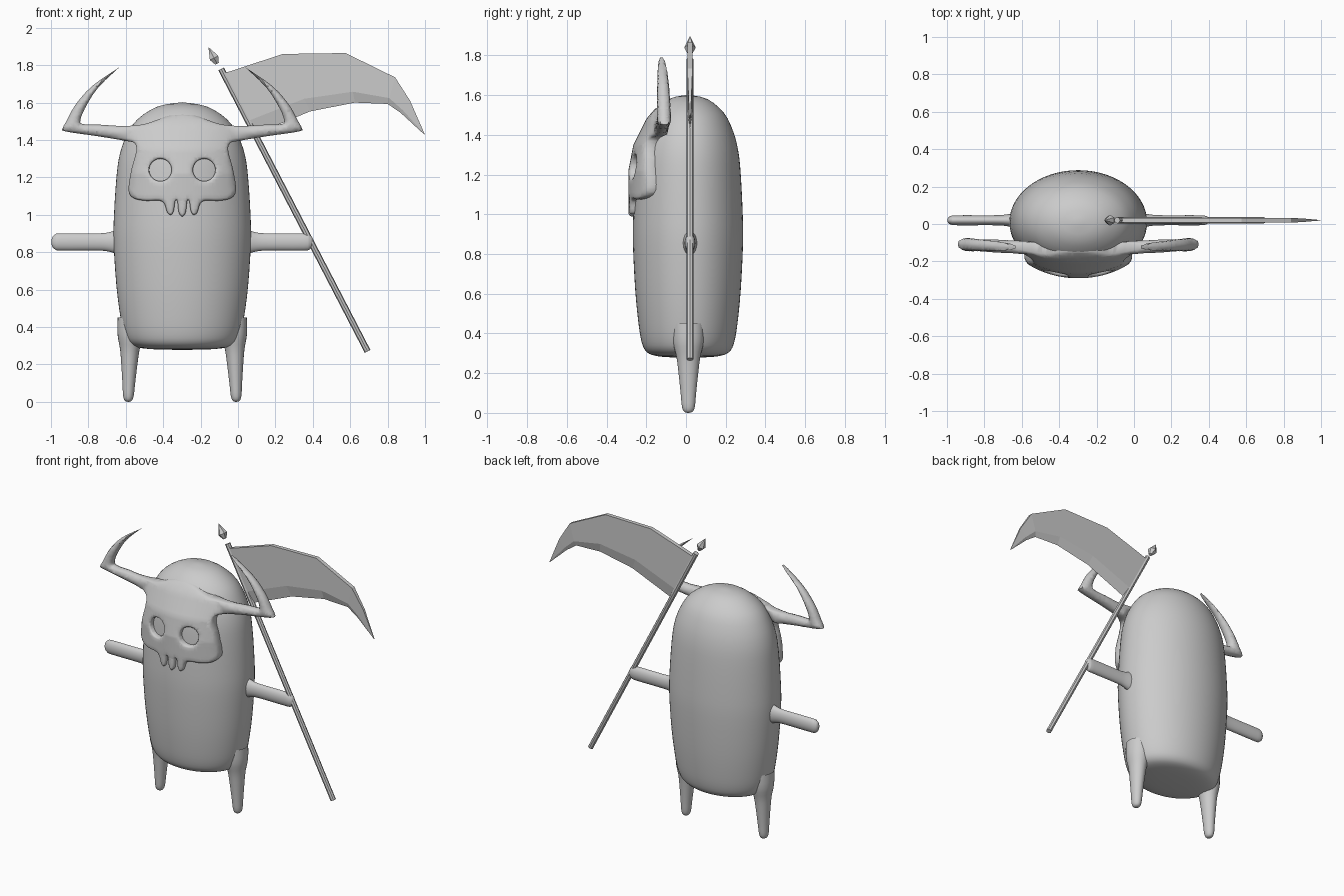
import bpy, bmesh, math
from mathutils import Vector, Matrix
from mathutils.geometry import intersect_point_line

cube = bpy.data.objects.get("Cube")
if cube:
    bpy.data.objects.remove(cube, do_unlink=True)

CX = -0.298  # centre line of the creature

grey = bpy.data.materials.new("plain grey")
grey.use_nodes = True
grey.diffuse_color = (0.6, 0.6, 0.6, 1)
for node in grey.node_tree.nodes:
    if node.type == 'BSDF_PRINCIPLED':
        node.inputs["Base Color"].default_value = (0.6, 0.6, 0.6, 1)
        node.inputs["Roughness"].default_value = 0.7


def finish(name, bm, smooth=None):
    bmesh.ops.recalc_face_normals(bm, faces=bm.faces)
    mesh = bpy.data.meshes.new(name)
    bm.to_mesh(mesh)
    bm.free()
    mesh.materials.append(grey)
    obj = bpy.data.objects.new(name, mesh)
    bpy.context.collection.objects.link(obj)
    if smooth:
        bpy.ops.object.select_all(action='DESELECT')
        obj.select_set(True)
        bpy.context.view_layer.objects.active = obj
        bpy.ops.object.shade_smooth_by_angle(angle=math.radians(smooth))
    return obj


def spline(pts, steps):
    """Catmull-Rom curve through 2D points."""
    p = [Vector(q) for q in pts]
    p = [p[0]] + p + [p[-1]]
    out = []
    for a, b, c, d in zip(p, p[1:], p[2:], p[3:]):
        for i in range(steps):
            t = i / steps
            out.append(0.5 * (2 * b + (c - a) * t + (2 * a - 5 * b + 4 * c - d) * t * t
                              + (3 * b - a - 3 * c + d) * t ** 3))
    return out + [p[-1]]


def lathe(name, profile, segs, matrix, smooth=None, steps=1):
    """Spin (radius, height) points around z, then place with a matrix."""
    bm = bmesh.new()
    pts = spline(profile, steps) if steps > 1 else profile
    verts = [bm.verts.new((max(r, 0), 0, z)) for r, z in pts]
    edges = [bm.edges.new(e) for e in zip(verts, verts[1:])]
    bmesh.ops.spin(bm, geom=verts + edges, cent=(0, 0, 0), axis=(0, 0, 1),
                   angle=math.tau, steps=segs, use_merge=True)
    bmesh.ops.remove_doubles(bm, verts=bm.verts, dist=0.0005)
    bm.transform(matrix)
    return finish(name, bm, smooth)


# Body: flattened rounded capsule
lathe("body", [(0, .278), (.15, .281), (.24, .292), (.285, .315), (.31, .36), (.33, .45),
               (.352, .62), (.367, .85), (.365, 1.0), (.352, 1.2), (.335, 1.32), (.30, 1.42),
               (.24, 1.51), (.13, 1.58), (0, 1.602)], 64,
      Matrix.Translation((CX, .01, 0)) @ Matrix.Diagonal((1, .755, 1, 1)), 60, 3)

# Arms and legs: tapered limbs with rounded tips
ARM = [(0, 0), (.025, .005), (.04, .02), (.046, .05), (.046, .24), (.05, .3), (.065, .36), (.07, .45)]
LEG = [(0, 0), (.017, .005), (.028, .03), (.034, .1), (.043, .2), (.052, .28), (.068, .36), (.07, .45)]
for side, s in (("left", 1), ("right", -1)):
    arm = (Matrix.Translation((CX + s * .70, .02, .855)) @ Matrix.Diagonal((1, .58, 1, 1))
           @ Matrix.Rotation(-s * math.pi / 2, 4, 'Y'))
    lathe(side + "_arm", ARM, 24, arm, 60, 3)
    leg = Matrix.Translation((CX + s * .289, .012, 0)) @ Matrix.Rotation(-s * .03, 4, 'Y')
    lathe(side + "_leg", LEG, 24, leg @ Matrix.Diagonal((1, 1.15, 1, 1)), 60, 3)

# Skull mask outline: brow to horn tip, then horn tip down to the middle tooth
upper = [(0, 1.54), (.08, 1.528), (.15, 1.502), (.22, 1.482), (.32, 1.475), (.44, 1.482),
         (.53, 1.485), (.545, 1.505), (.52, 1.57), (.45, 1.68), (.335, 1.79)]
lower = [(.335, 1.79), (.48, 1.69), (.57, 1.59), (.62, 1.5), (.638, 1.465), (.625, 1.446), (.45, 1.42),
         (.30, 1.395), (.255, 1.383), (.246, 1.34), (.27, 1.25), (.287, 1.15), (.28, 1.108),
         (.25, 1.085), (.19, 1.075), (.125, 1.077), (.096, 1.06), (.08, 1.012), (.06, 1.0),
         (.046, 1.02), (.038, 1.072), (.026, 1.072), (.018, 1.01), (0, .99)]
half = spline(upper, 3)[:-1] + spline(lower, 3)
loops = [half + [Vector((-p.x, p.y)) for p in half[-2:0:-1]]]
for s in (1, -1):
    loops.append([Vector((s * .117 + .06 * math.cos(k * math.tau / 32),
                          1.24 + .06 * math.sin(k * math.tau / 32))) for k in range(32)])
border = [(a, b) for lp in loops for a, b in zip(lp, lp[1:] + lp[:1])]


def border_distance(p):
    best = 9.0
    for a, b in border:
        q, t = intersect_point_line(p, a, b)
        q = a.lerp(b, min(max(t, 0), 1))
        best = min(best, (p - q).length)
    return best


def front_depth(x, z):
    """Depth of the mask front: wraps the body, then runs out along the horns."""
    x = abs(x)
    keys = [(.9, .29), (1.22, .29), (1.35, .265), (1.48, .2), (1.54, .15), (2, .13)]
    for (z0, y0), (z1, y1) in zip(keys, keys[1:]):
        if z0 <= z <= z1:
            depth = y0 + (y1 - y0) * (z - z0) / (z1 - z0)
    wrap = depth * math.sqrt(max(0, 1 - (x / .4) ** 2))
    horn = .165 - .05 * max(0, x - .2) if x > .2 else .165 - .1 * (.2 - x)
    return -max(wrap, horn if z > 1.37 and x > .1 else 0)


bm = bmesh.new()
for lp in loops:
    vs = [bm.verts.new((p.x, 0, p.y)) for p in lp]
    for a, b in zip(vs, vs[1:] + vs[:1]):
        bm.edges.new((a, b))
bmesh.ops.triangle_fill(bm, edges=bm.edges[:], use_beauty=True)
bmesh.ops.inset_region(bm, faces=bm.faces[:], thickness=.006, use_boundary=True, use_even_offset=True)
STEP = .02
for axis, start, count in ((Vector((1, 0, 0)), -.64, 65), (Vector((0, 0, 1)), .99, 41)):
    for k in range(count):
        bmesh.ops.bisect_plane(bm, geom=bm.verts[:] + bm.edges[:] + bm.faces[:], dist=1e-5,
                               plane_co=axis * (start + k * STEP), plane_no=axis)
bmesh.ops.remove_doubles(bm, verts=bm.verts, dist=.0008)
ext = bmesh.ops.extrude_face_region(bm, geom=bm.faces[:], use_keep_orig=True)
back = {g for g in ext["geom"] if isinstance(g, bmesh.types.BMVert)}
for v in bm.verts:
    x, z = v.co.x, v.co.z
    f = min(max((abs(x) - .24) / .12, 0), 1)
    radius = .02 + .018 * f
    d = min(border_distance(Vector((x, z))) / radius, 1)
    drop = (.012 + .018 * f) * (1 - math.sqrt(1 - (1 - d) ** 2))
    y = front_depth(x, z)
    v.co.y = y + .07 - drop if v in back else y + drop
bm.transform(Matrix.Translation((CX, 0, 0)))
finish("horned_skull_mask", bm, 50)

# Pole, and the loose spearhead in line with it
top, foot = Vector((-.09, .02, 1.78)), Vector((.693, .02, .27))
aim = (top - foot).to_track_quat('Z', 'Y').to_matrix().to_4x4()
length = (top - foot).length
lathe("pole", [(0, 0), (.017, 0), (.017, length), (0, length)], 8, Matrix.Translation(foot) @ aim)
lathe("spearhead", [(0, 0), (.012, 0), (.029, .035), (0, .1)], 6,
      Matrix.Translation((-.112, .02, 1.808)) @ aim)

# Blade: flat slab whose lower side is ground to a sharp edge
spine = [(-.08, 1.755), (.24, 1.86), (.575, 1.865), (.84, 1.735), (.92, 1.61), (.995, 1.43)]
edge = [(.09, 1.43), (.385, 1.553), (.625, 1.60), (.80, 1.593), (.87, 1.545), (.995, 1.43)]
bm = bmesh.new()
rows = []
for k, (s, e) in enumerate(zip(spine, edge)):
    s, e = Vector(s), Vector(e)
    g = e.lerp(s, .22)
    t = .013 if k < 4 else .008
    if k == 5:
        t = .001
        s, g = s + Vector((.003, .002)), e + Vector((.002, .001))
    rows.append([bm.verts.new((p.x, .02 + o, p.y))
                 for p, o in ((s, -t), (g, -t), (e, 0), (g, t), (s, t))])
for a, b in zip(rows, rows[1:]):
    for i in range(5):
        j = (i + 1) % 5
        bm.faces.new((a[i], a[j], b[j], b[i]))
for row in (rows[0], rows[-1]):
    bm.faces.new(row)
finish("blade", bm)
